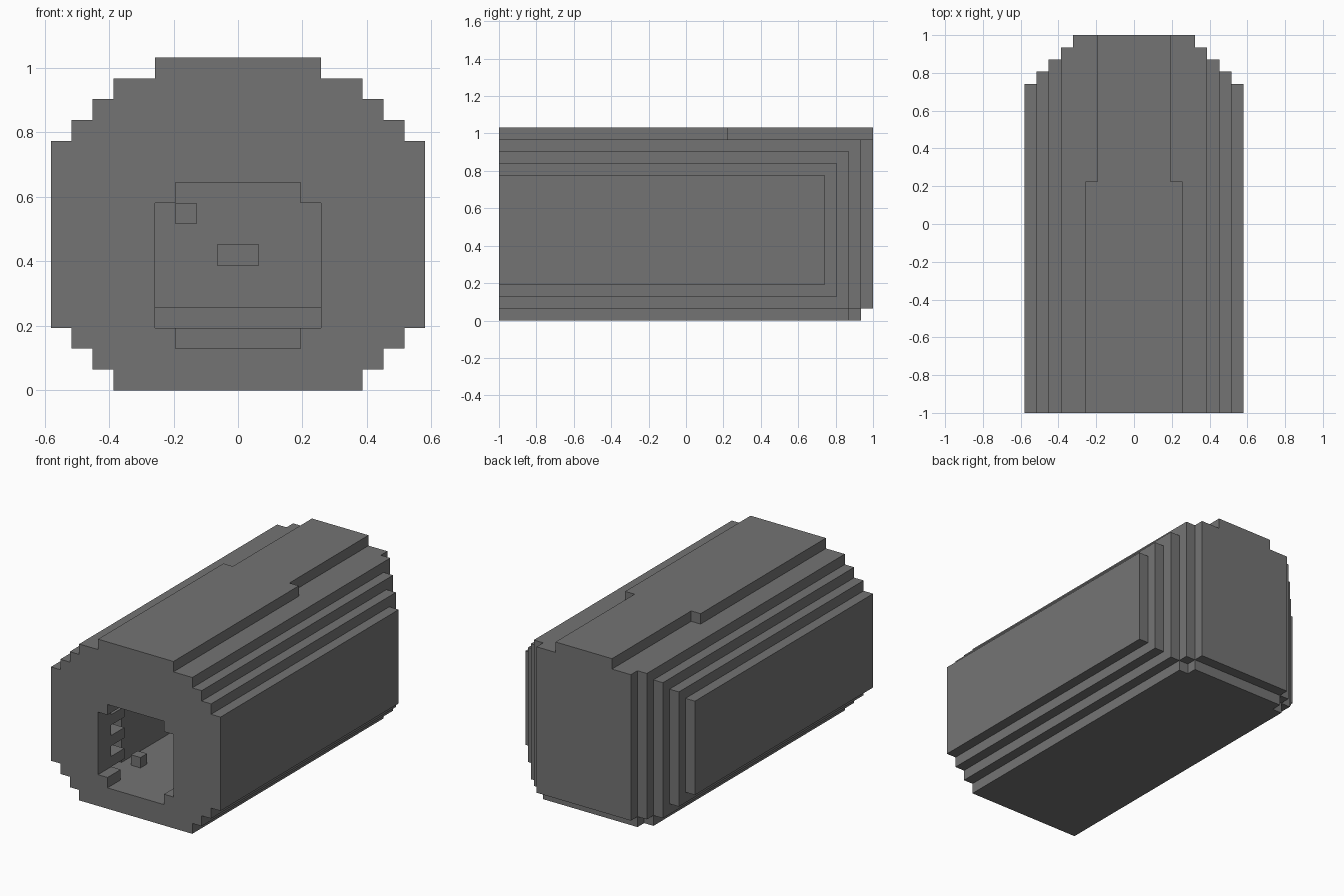
import bpy
import bmesh

cube = bpy.data.objects.get("Cube")
if cube:
    bpy.data.objects.remove(cube, do_unlink=True)

U = 2 / 31          # one block
LENGTH = 31

grey = bpy.data.materials.new("stone_grey")
grey.use_nodes = True
colour = (0.175, 0.175, 0.175, 1)
grey.diffuse_color = colour
grey.node_tree.nodes["Principled BSDF"].inputs["Base Color"].default_value = colour


def wide(half, y0, y1, z0, z1):
    """Box centred on x, in blocks."""
    return (-half, half, y0, y1, z0, z1)


def inside(box, p):
    return all(box[2 * i] < p[i] < box[2 * i + 1] for i in range(3))


def block_object(name, steps):
    """Add and carve boxes in order, then skin only the outer faces."""
    cuts = [sorted({b[k] for _, b in steps for k in (2 * i, 2 * i + 1)}) for i in range(3)]
    counts = [len(c) - 1 for c in cuts]
    solid = set()
    for i in range(counts[0]):
        for j in range(counts[1]):
            for k in range(counts[2]):
                mid = [(c[n] + c[n + 1]) / 2 for c, n in zip(cuts, (i, j, k))]
                filled = False
                for add, box in steps:
                    if inside(box, mid):
                        filled = add
                if filled:
                    solid.add((i, j, k))

    bm = bmesh.new()
    verts = {}

    def vert(key):
        if key not in verts:
            x, y, z = (c[n] for c, n in zip(cuts, key))
            verts[key] = bm.verts.new((x * U, (y - LENGTH / 2) * U, z * U))
        return verts[key]

    for cell in solid:
        for axis in range(3):
            for side in (0, 1):
                near = list(cell)
                near[axis] += 2 * side - 1
                if tuple(near) in solid:
                    continue
                a, b = (axis + 1) % 3, (axis + 2) % 3
                ring = []
                for da, db in ((0, 0), (1, 0), (1, 1), (0, 1)):
                    key = list(cell)
                    key[axis] += side
                    key[a] += da
                    key[b] += db
                    ring.append(vert(tuple(key)))
                bm.faces.new(ring if side else ring[::-1])
    mesh = bpy.data.meshes.new(name)
    bm.to_mesh(mesh)
    bm.free()
    mesh.materials.append(grey)
    obj = bpy.data.objects.new(name, mesh)
    bpy.context.collection.objects.link(obj)
    return obj


steps = []

# Stepped hull: each layer inwards is taller and longer
for n in range(4):
    steps.append((True, wide(9 - n, 0, 27 + n, max(3 - n, 1), 12 + n)))
steps.append((True, wide(5, 0, LENGTH, 1, 15)))

# Bottom slab and roof slab
steps += [(True, wide(6, 0, 29, 0, 1)), (True, wide(5, 0, 30, 0, 1)),
          (True, wide(4, 0, 19, 15, 16)), (True, wide(3, 0, LENGTH, 15, 16))]

# Mouth opening and hollow interior
steps += [(False, wide(4, 0, 2, 3, 9)), (False, wide(3, 0, 2, 2, 10)),
          (False, wide(6, 2, 5, 2, 11)), (False, wide(5, 5, 27, 2, 11))]

# Side ledges behind the mouth
for z in (3, 5, 7):
    for x in (-6, 4):
        steps.append((True, (x, x + 2, 2, 4, z, z + 1)))

# Rear steps and small blocks on the back wall
steps += [(True, wide(5, 25, 27, 2, 3)), (True, wide(5, 26, 27, 3, 4)),
          (True, wide(1, 26, 27, 6, 7)), (True, (-3, -2, 26, 27, 8, 9))]

block_object("stepped_body", steps)

# Loose block on the floor
block_object("floor_block", [(True, (-4, -3, 5, 6, 2, 3))])
